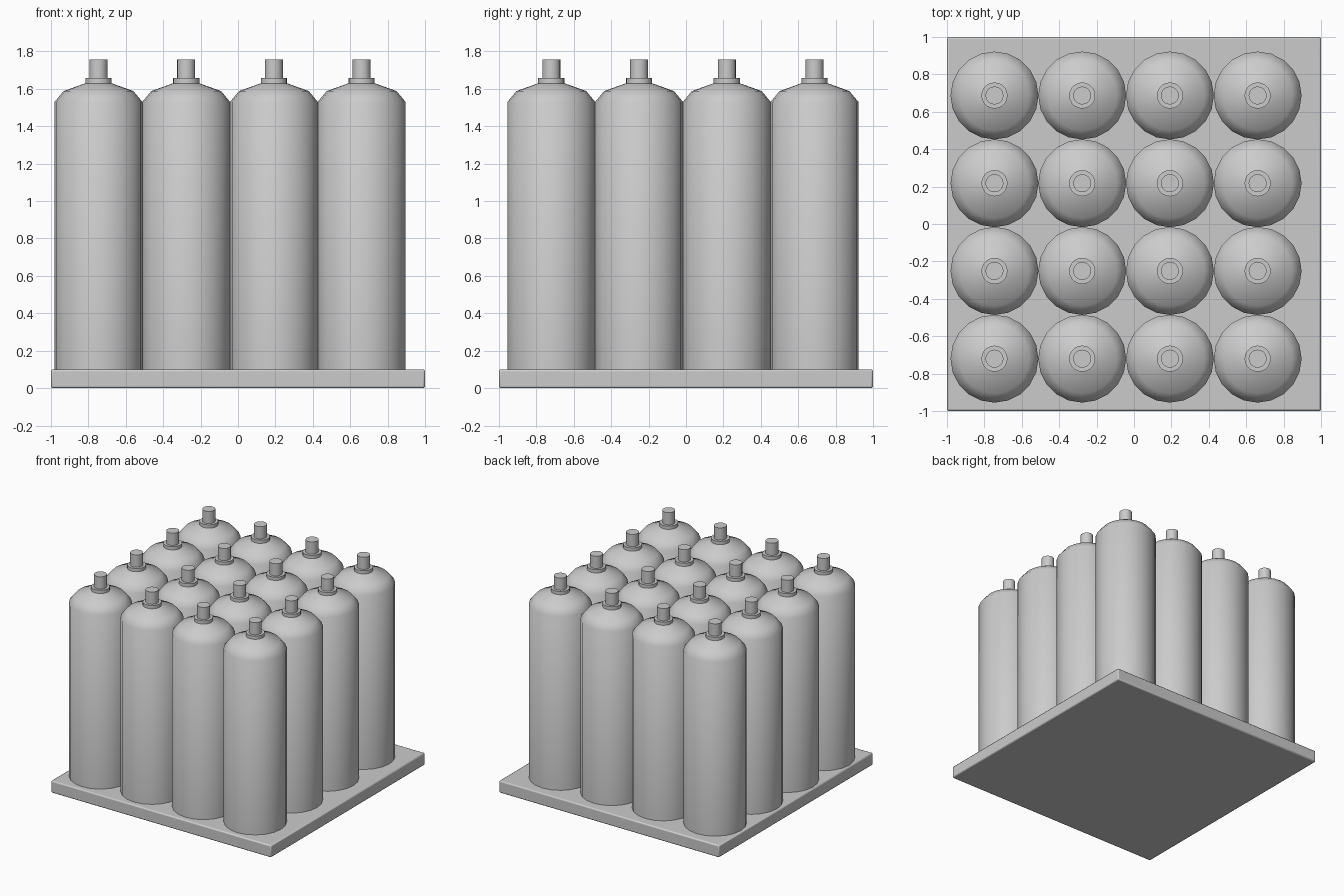
import bpy, bmesh, math

if "Cube" in bpy.data.objects:
    bpy.data.objects.remove(bpy.data.objects["Cube"])

SIDES = 20
SPACING = 0.469
START_X, START_Y = -0.746, -0.72


def finish(obj, angle):
    bpy.ops.object.select_all(action='DESELECT')
    obj.select_set(True)
    bpy.context.view_layer.objects.active = obj
    bpy.ops.object.shade_smooth_by_angle(angle=math.radians(angle))


def lathe(name, profile, sides):
    """Closed solid of revolution from (radius, z) points."""
    bm = bmesh.new()
    rings = []
    for r, z in profile:
        rings.append([bm.verts.new((r * math.cos(2 * math.pi * i / sides),
                                    r * math.sin(2 * math.pi * i / sides), z))
                      for i in range(sides)])
    for a, b in zip(rings, rings[1:]):
        for i in range(sides):
            j = (i + 1) % sides
            bm.faces.new((a[i], a[j], b[j], b[i]))
    bm.faces.new(rings[0][::-1])
    bm.faces.new(rings[-1])
    mesh = bpy.data.meshes.new(name)
    bm.to_mesh(mesh)
    bm.free()
    obj = bpy.data.objects.new(name, mesh)
    bpy.context.collection.objects.link(obj)
    return obj


# Pallet slab with slightly softened edges
bpy.ops.mesh.primitive_cube_add(size=1, location=(0, 0, 0.05))
base = bpy.context.object
base.name = "base_slab"
base.scale = (2, 2, 0.1)
bpy.ops.object.transform_apply(location=False, rotation=False, scale=True)
bevel = base.modifiers.new("edge_bevel", 'BEVEL')
bevel.width = 0.01
bevel.segments = 2
finish(base, 30)

# Gas cylinder: body, shoulder, collar and valve stem in one profile
profile = [(0.235, 0.1), (0.235, 1.53), (0.187, 1.588), (0.07, 1.63),
           (0.07, 1.657), (0.048, 1.657), (0.048, 1.757)]
bottle = lathe("gas_cylinder_1", profile, SIDES)
finish(bottle, 50)

# Four by four grid sharing one mesh
for n in range(16):
    obj = bottle
    if n:
        obj = bpy.data.objects.new(f"gas_cylinder_{n + 1}", bottle.data)
        for m in bottle.modifiers:
            c = obj.modifiers.new(m.name, m.type)
        bpy.context.collection.objects.link(obj)
    obj.location = (START_X + SPACING * (n % 4), START_Y + SPACING * (n // 4), 0)
